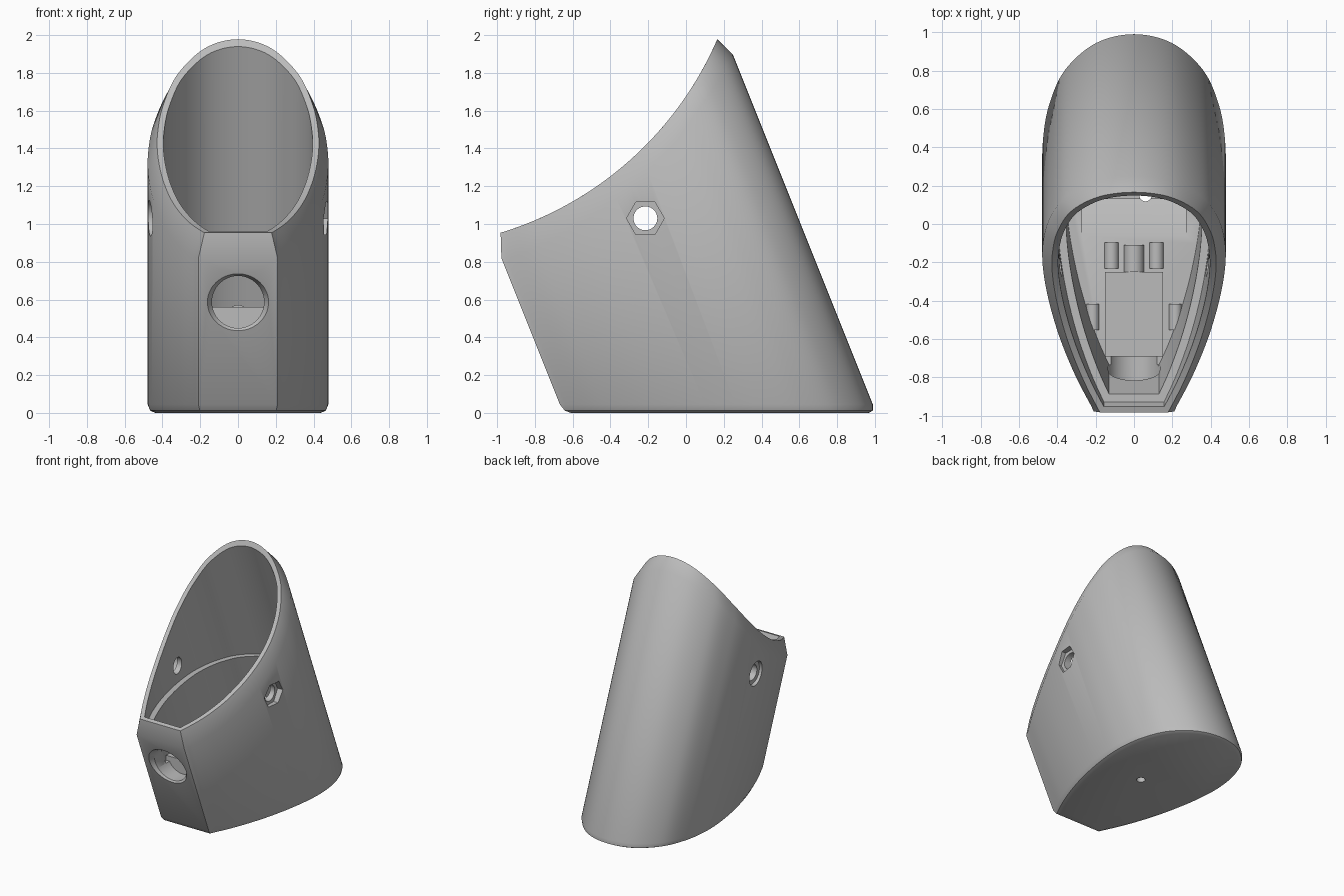
import bpy, bmesh, math
from mathutils import Vector, Matrix

cube = bpy.data.objects.get("Cube")
if cube:
    bpy.data.objects.remove(cube, do_unlink=True)

LEAN = 0.4                       # backward-to-forward lean of the walls
ARC = (-1.514, 2.7045, 1.83)     # scoop cut: centre y, centre z, radius
LEDGE, FLOOR = 0.9, 0.52

grey = bpy.data.materials.new("plain grey")
grey.use_nodes = True
grey.diffuse_color = (0.5, 0.5, 0.5, 1)
grey.node_tree.nodes["Principled BSDF"].inputs["Base Color"].default_value = (0.5, 0.5, 0.5, 1)


def finish(name, bm):
    bmesh.ops.recalc_face_normals(bm, faces=bm.faces)
    mesh = bpy.data.meshes.new(name)
    bm.to_mesh(mesh)
    bm.free()
    mesh.materials.append(grey)
    ob = bpy.data.objects.new(name, mesh)
    bpy.context.collection.objects.link(ob)
    return ob


def smooth(ob, angle=30):
    bpy.ops.object.select_all(action='DESELECT')
    ob.select_set(True)
    bpy.context.view_layer.objects.active = ob
    bpy.ops.object.shade_smooth_by_angle(angle=math.radians(angle))


def rod(name, centre, axis, radius, length, sides=48, radius2=None, spin=0):
    """Cylinder or cone along an axis, radius at the start, radius2 at the end."""
    bm = bmesh.new()
    turn = Vector(axis).to_track_quat('Z', 'Y').to_matrix().to_4x4()
    bmesh.ops.create_cone(bm, cap_ends=True, segments=sides, radius1=radius,
                          radius2=radius if radius2 is None else radius2, depth=length,
                          matrix=Matrix.Translation(centre) @ turn @ Matrix.Rotation(spin, 4, 'Z'))
    return finish(name, bm)


def prism(name, half_width, section):
    """Side section (y, z) extruded across x."""
    bm = bmesh.new()
    face = bm.faces.new([bm.verts.new((-half_width, y, z)) for y, z in section])
    ext = bmesh.ops.extrude_face_region(bm, geom=[face])["geom"]
    bmesh.ops.translate(bm, vec=(2 * half_width, 0, 0),
                        verts=[g for g in ext if isinstance(g, bmesh.types.BMVert)])
    return finish(name, bm)


# Plan outline: flat nose, bulging sides, round back
KEYS = [(0.21, -0.65), (0.305, -0.44), (0.387, -0.2), (0.445, 0.05), (0.475, 0.28),
        (0.474, 0.46), (0.442, 0.64), (0.36, 0.82), (0.2, 0.96), (0, 1.007)]


def plan_outline(steps=7):
    pts = [Vector(k) for k in KEYS]
    ext = [2 * pts[0] - pts[1]] + pts + [Vector((-pts[-2].x, pts[-2].y))]
    half = []
    for a, b, c, d in zip(ext, ext[1:], ext[2:], ext[3:]):
        for s in range(steps):
            t = s / steps
            half.append(0.5 * (2 * b + (c - a) * t + (2 * a - 5 * b + 4 * c - d) * t * t
                               + (3 * b - a - 3 * c + d) * t ** 3))
    return half + [pts[-1]] + [Vector((-p.x, p.y)) for p in reversed(half)]


OUTLINE = plan_outline()


def inset(dist):
    out = []
    for i, p in enumerate(OUTLINE):
        d1 = (p - OUTLINE[i - 1]).normalized()
        d2 = (OUTLINE[(i + 1) % len(OUTLINE)] - p).normalized()
        n1, n2 = Vector((-d1.y, d1.x)), Vector((-d2.y, d2.x))
        out.append(p + (n1 + n2) * (dist / (1 + n1.dot(n2))))
    return out


def cut_height(y0):
    """Height at which a leaning wall line meets the scoop arc."""
    cy, cz, r = ARC
    a, b = 1 + LEAN ** 2, LEAN * (y0 - cy) + cz
    c = (y0 - cy) ** 2 + cz ** 2 - r * r
    return (b - math.sqrt(max(b * b - a * c, 0))) / a


def level(dist, z):
    return [(p.x, p.y - LEAN * z, z) for p in inset(dist)]


def rim(dist):
    return [(p.x, p.y - LEAN * cut_height(p.y), cut_height(p.y)) for p in inset(dist)]


def shoulder():
    out = []
    for p, q in zip(OUTLINE, inset(0.05)):
        z = cut_height(q.y) - (0.115 - 0.035 * q.y)
        out.append((p.x, p.y - LEAN * z, z))
    return out


# Shell: rings from the base, over the rim and down to the inner floor
rings = [level(0.04, 0), level(0.013, 0.012), level(0, 0.045), shoulder(), rim(0.05),
         rim(0.083), level(0.083, LEDGE), level(0.125, LEDGE), level(0.125, FLOOR)]
bm = bmesh.new()
loops = [[bm.verts.new(co) for co in ring] for ring in rings]
n = len(OUTLINE)
for low, high in zip(loops, loops[1:]):
    for i in range(n):
        j = (i + 1) % n
        bm.faces.new((low[i], low[j], high[j], high[i]))
bm.faces.new(loops[0])
bm.faces.new(loops[-1])
shell = finish("shell", bm)

# Openings
HY, HZ = -0.215, 1.03
cutters = [
    rod("nose_hole", (0, -0.95, 0.587), (0, 1, 0), 0.138, 0.52, 64),
    rod("nose_countersink", (0, -0.882, 0.587), (0, 1, LEAN), 0.19, 0.08, 64, 0.13),
    rod("cross_hole", (0, HY, HZ), (1, 0, 0), 0.063, 1.4),
    rod("nut_pocket", (0.53, HY, HZ), (1, 0, 0), 0.1, 0.2, 6, spin=math.pi / 2),
    rod("bolt_pocket", (-0.53, HY, HZ), (1, 0, 0), 0.095, 0.2),
    rod("drain_hole", (0.06, 0.15, 0.3), (0, 0, 1), 0.032, 0.9, 24),
    prism("floor_slope", 0.27, [(-0.06, FLOOR), (-0.06, 0.6), (0.13, 0.6), (0.13, 0.43)]),
]
for cutter in cutters:
    cutter.hide_render = True
    mod = shell.modifiers.new(cutter.name, 'BOOLEAN')
    mod.operation, mod.solver, mod.object = 'DIFFERENCE', 'EXACT', cutter
bpy.context.view_layer.update()
cut_mesh = bpy.data.meshes.new_from_object(
    shell.evaluated_get(bpy.context.evaluated_depsgraph_get()))
shell.modifiers.clear()
shell.data = cut_mesh
for cutter in cutters:
    bpy.data.objects.remove(cutter, do_unlink=True)
smooth(shell)

# Fittings on the inner floor
prism("floor_block", 0.15, [(-0.69, 0.45), (-0.25, 0.45), (-0.25, 0.56), (-0.69, 0.56)])
smooth(rod("shaft_stub", (0, -0.18, 0.52), (0, 1, 0), 0.052, 0.14, 32))
for side, tag in ((1, "left"), (-1, "right")):
    smooth(rod(tag + "_rear_clip", (side * 0.117, -0.165, 0.51), (0, 1, 0), 0.038, 0.135, 24))
    smooth(rod(tag + "_side_clip", (side * 0.215, -0.485, 0.51), (0, 1, 0), 0.035, 0.135, 24))
